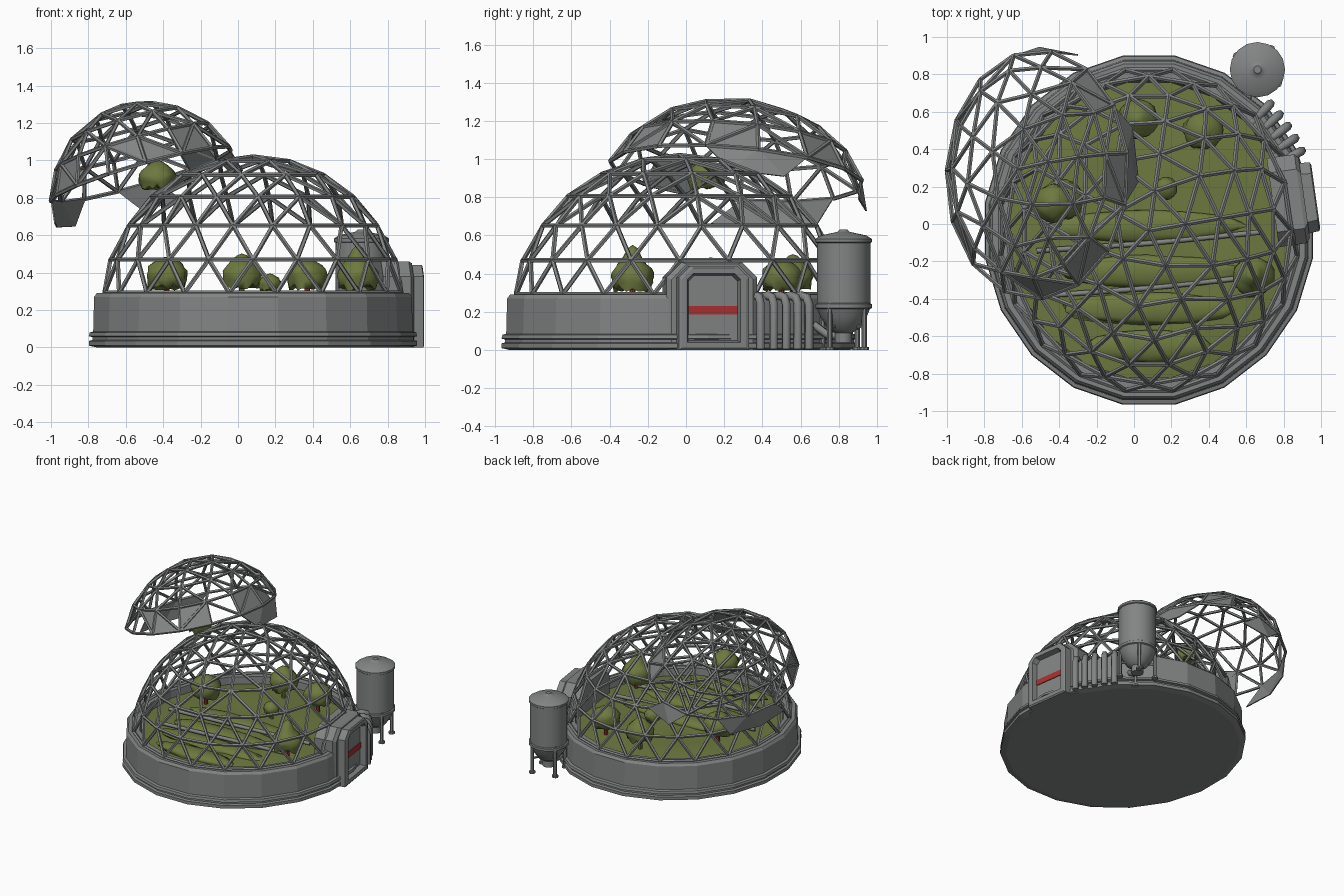
import bpy, bmesh, math, random
from math import sin, cos, pi, radians
from mathutils import Vector, Matrix

if "Cube" in bpy.data.objects:
    bpy.data.objects.remove(bpy.data.objects["Cube"])

random.seed(4)
CX, CY, SX = 0.08, -0.033, 0.94      # dome centre and slight squash in x


def material(name, rgb):
    m = bpy.data.materials.new(name)
    m.diffuse_color = (*rgb, 1)
    m.use_nodes = True
    m.node_tree.nodes["Principled BSDF"].inputs["Base Color"].default_value = m.diffuse_color
    return m


GREY = material("weathered_grey", (0.225, 0.235, 0.232))
GREEN = material("leaf_green", (0.15, 0.19, 0.05))
RED = material("marker_red", (0.40, 0.03, 0.03))


def finish(name, bm, mat, smooth=None):
    bmesh.ops.recalc_face_normals(bm, faces=bm.faces)
    me = bpy.data.meshes.new(name)
    bm.to_mesh(me)
    bm.free()
    me.materials.append(mat)
    ob = bpy.data.objects.new(name, me)
    bpy.context.collection.objects.link(ob)
    if smooth:
        bpy.ops.object.select_all(action='DESELECT')
        ob.select_set(True)
        bpy.context.view_layer.objects.active = ob
        bpy.ops.object.shade_smooth_by_angle(angle=radians(smooth))
    return ob


def ring(n, r, z, c=(0, 0), sx=1, phase=0):
    return [Vector((c[0] + r * sx * cos(2 * pi * k / n + phase),
                    c[1] + r * sin(2 * pi * k / n + phase), z)) for k in range(n)]


def loft(name, loops, mat, smooth=None, matrix=Matrix()):
    """Skin a stack of equal loops and cap both ends."""
    bm = bmesh.new()
    rows = [[bm.verts.new(matrix @ Vector(p)) for p in lp] for lp in loops]
    n = len(rows[0])
    for a, b in zip(rows, rows[1:]):
        for i in range(n):
            bm.faces.new((a[i], a[(i + 1) % n], b[(i + 1) % n], b[i]))
    bm.faces.new(rows[0])
    bm.faces.new(rows[-1])
    return finish(name, bm, mat, smooth)


def bar(bm, a, b, r, sides=5):
    d = b - a
    m = Matrix.Translation((a + b) / 2) @ d.to_track_quat('Z', 'Y').to_matrix().to_4x4()
    bmesh.ops.create_cone(bm, cap_ends=True, segments=sides, radius1=r, radius2=r,
                          depth=d.length, matrix=m)


def shell(counts, angles):
    """Triangulated unit dome, open underneath."""
    bm = bmesh.new()
    for i, (n, a) in enumerate(zip(counts, angles)):
        a = radians(a)
        for k in range(n):
            t = 2 * pi * (k + (0.5 if i == 5 else 0)) / n + pi / 20
            bm.verts.new((sin(a) * cos(t), sin(a) * sin(t), cos(a)))
    bmesh.ops.convex_hull(bm, input=bm.verts[:])
    low = cos(radians(angles[-1])) + 1e-4
    under = [f for f in bm.faces if all(v.co.z < low for v in f.verts)]
    bmesh.ops.delete(bm, geom=under, context='FACES')
    return bm


def lattice(name, src, matrix, r, floor=-1):
    bm = bmesh.new()
    for e in src.edges:
        a, b = (v.co for v in e.verts)
        if min(a.z, b.z) > floor:
            bar(bm, matrix @ a, matrix @ b, r)
    return finish(name, bm, GREY, 30)


# Round base: stepped footing, wall and inner lip
profile = [(0.90, 0), (0.945, 0.01), (0.945, 0.035), (0.925, 0.04), (0.925, 0.055),
           (0.945, 0.06), (0.94, 0.08), (0.92, 0.085), (0.915, 0.27), (0.90, 0.29),
           (0.81, 0.29), (0.80, 0.17)]
loft("base_wall", [ring(20, r, z, (CX, CY), SX, pi / 20) for r, z in profile], GREY)

# Main lattice dome
src = shell([1, 5, 10, 15, 20, 20, 20], [0, 14, 28, 42, 56, 70, 82.6])
lattice("dome_lattice", src,
        Matrix.Translation((CX, CY, 0.183)) @ Matrix.Diagonal((0.81, 0.875, 0.837, 1)), 0.0125)
src.free()

# Torn-off lid lattice, tipped up at the front and right
lid_m = (Matrix.Translation((-0.47, 0.25, 0.76)) @ Matrix.Rotation(radians(-5), 4, 'X')
         @ Matrix.Rotation(radians(-16), 4, 'Y') @ Matrix.Diagonal((0.53, 0.70, 0.555, 1)))
src = shell([1, 5, 10, 15, 15, 15], [0, 18, 36, 54, 72, 86])
lattice("lid_lattice", src, lid_m, 0.0115, cos(radians(73)))

# Ragged solid panels: some fill the rim band, some hang below it
fill = [(-60, -42), (-8, 12), (28, 50), (205, 225), (262, 285)]
hang = [(-5, 25), (72, 96), (138, 178)]
torn = []
for f in src.faces:
    c = f.calc_center_median()
    az = (math.degrees(math.atan2(c.y, c.x)) + 60) % 360 - 60
    spans = hang if c.z < 0.25 else fill if c.z < 0.5 else []
    if not any(a < az < b for a, b in spans):
        torn.append(f)
bmesh.ops.delete(src, geom=torn, context='FACES')
src.transform(lid_m)
panels = finish("lid_rim_panels", src, GREY)
mod = panels.modifiers.new("thickness", 'SOLIDIFY')
mod.thickness = 0.008


# Doorway: stepped chamfered frame with a sunken panel
def outline(x, w, z0, z1, c):
    return [(x, -w, z0), (x, w, z0), (x, w, z1 - c), (x, w - c, z1),
            (x, -w + c, z1), (x, -w, z1 - c)]


door_m = Matrix.Translation((0.96, 0.145, 0)) @ Matrix.Rotation(radians(8), 4, 'Z')
loft("door_frame", [outline(-0.22, 0.24, 0, 0.46, 0.08), outline(-0.07, 0.24, 0, 0.46, 0.08),
                    outline(-0.05, 0.215, 0, 0.45, 0.08), outline(-0.05, 0.19, 0, 0.44, 0.06),
                    outline(0.005, 0.185, 0, 0.44, 0.06), outline(0.012, 0.17, 0.01, 0.43, 0.06),
                    outline(0.012, 0.14, 0.04, 0.40, 0.03), outline(-0.03, 0.13, 0.05, 0.39, 0.03)],
     GREY, None, door_m)
loft("door_stripe", [[(x, -0.13, 0.185), (x, 0.13, 0.185), (x, 0.13, 0.23), (x, -0.13, 0.23)]
                     for x in (-0.031, -0.024)], RED, None, door_m)


# Service pipes bending out of the wall and down to the ground
def pipe(name, pts, r, mat=GREY):
    cu = bpy.data.curves.new(name, 'CURVE')
    cu.dimensions = '3D'
    cu.bevel_depth, cu.bevel_resolution, cu.use_fill_caps = r, 1, True
    sp = cu.splines.new('POLY')
    sp.points.add(len(pts) - 1)
    for p, q in zip(sp.points, pts):
        p.co = (*q, 1)
    cu.materials.append(mat)
    ob = bpy.data.objects.new(name, cu)
    bpy.context.collection.objects.link(ob)
    bpy.ops.object.select_all(action='DESELECT')
    ob.select_set(True)
    bpy.context.view_layer.objects.active = ob
    bpy.ops.object.convert(target='MESH')


for k in range(5):
    a = radians(26 + 4.6 * k)
    pipe(f"service_pipe_{k + 1}",
         [(CX + SX * r * cos(a), CY + r * sin(a), z) for r, z in
          ((0.82, 0.27), (0.91, 0.285), (0.95, 0.275), (0.967, 0.24), (0.967, 0.005))], 0.024)

# Storage tank with cone bottom, outlet, legs and feet
T = (0.66, 0.825)
loft("tank_body", [ring(16, r, z, T) for r, z in
                   ((0.045, 0.04), (0.045, 0.09), (0.08, 0.11), (0.12, 0.17), (0.138, 0.215), (0.148, 0.22),
                    (0.148, 0.24), (0.14, 0.245), (0.14, 0.56), (0.148, 0.565), (0.148, 0.582),
                    (0.12, 0.60), (0.05, 0.615), (0.03, 0.62), (0.02, 0.63))], GREY, 35)
legs = bmesh.new()
for k in range(4):
    d = Vector((cos(pi / 4 + k * pi / 2 + 0.2), sin(pi / 4 + k * pi / 2 + 0.2), 0))
    foot = Vector((*T, 0)) + d * 0.13
    bar(legs, foot, foot + Vector((0, 0, 0.25)), 0.014, 6)
    bar(legs, foot, foot + Vector((0, 0, 0.015)), 0.024, 8)
    bar(legs, foot + Vector((0, 0, 0.12)), Vector((*T, 0.13)), 0.009)
finish("tank_legs", legs, GREY, 30)
pipe("tank_feed", [(0.60, 0.66, 0.14), (0.63, 0.74, 0.08), (0.66, 0.82, 0.07)], 0.022)

# Planted floor, gently uneven, filling the inside of the wall
soil = [ring(20, r, z, (CX, CY), SX, pi / 20) for r, z in
        ((0.80, 0.18), (0.80, 0.235), (0.65, 0.25), (0.48, 0.255), (0.3, 0.255), (0.12, 0.26))]
for lp in soil[2:]:
    for p in lp:
        p.z += random.uniform(-0.015, 0.015)
loft("planted_floor", soil, GREEN, 60)


def clump(name, loc, size, rough, tip=0.0, level=3):
    """Leafy lump, optionally drawn up to a point, with a frilly underside."""
    bm = bmesh.new()
    bmesh.ops.create_icosphere(bm, subdivisions=level, radius=1)
    for v in bm.verts:
        k = 1 + random.uniform(-rough, rough)
        x, y, z = v.co
        if z > 0.85:
            z += tip * (z - 0.85) / 0.15
        elif z < -0.35:
            z = -0.4 - 0.45 * random.random()
        v.co = (loc[0] + size[0] * x * k, loc[1] + size[1] * y * k, loc[2] + size[2] * z)
    return finish(name, bm, GREEN, 70)


# Planting beds and the irrigation lines between them
for k, (y, half) in enumerate(((-0.22, 0.48), (-0.42, 0.46), (-0.62, 0.34), (0.02, 0.5))):
    clump(f"planting_bed_{k + 1}", (CX, CY + y, 0.26), (half, 0.085, 0.04), 0.07)
for k, (y, half) in enumerate(((-0.07, 0.6), (-0.31, 0.55))):
    pipe(f"irrigation_line_{k + 1}", [(CX - half, CY + y - 0.04, 0.275),
                                     (CX, CY + y, 0.28), (CX + half, CY + y + 0.06, 0.275)], 0.014)

# Trees: x, y, crown height, radius, half height, tip; some have a red trunk base
trees = [(-0.38, 0.13, 0.385, 0.11, 0.095, 0.05), (0.02, 0.56, 0.385, 0.105, 0.09, 0.3),
         (0.37, 0.50, 0.38, 0.105, 0.09, 0.1), (0.64, -0.28, 0.38, 0.11, 0.095, 0.8),
         (0.17, 0.19, 0.34, 0.06, 0.05, 0.1), (-0.43, 0.11, 0.905, 0.10, 0.08, 0.2)]
for k, (x, y, z, r, h, tip) in enumerate(trees):
    clump(f"tree_crown_{k + 1}", (x, y, z), (r, r, h), 0.08, tip)
    if z < 0.6:
        trunk = bmesh.new()
        bar(trunk, Vector((x, y, 0.22)), Vector((x, y, z - 0.02)), 0.015, 8)
        finish(f"tree_trunk_{k + 1}", trunk, RED if k in (0, 2, 3) else GREEN, 40)
